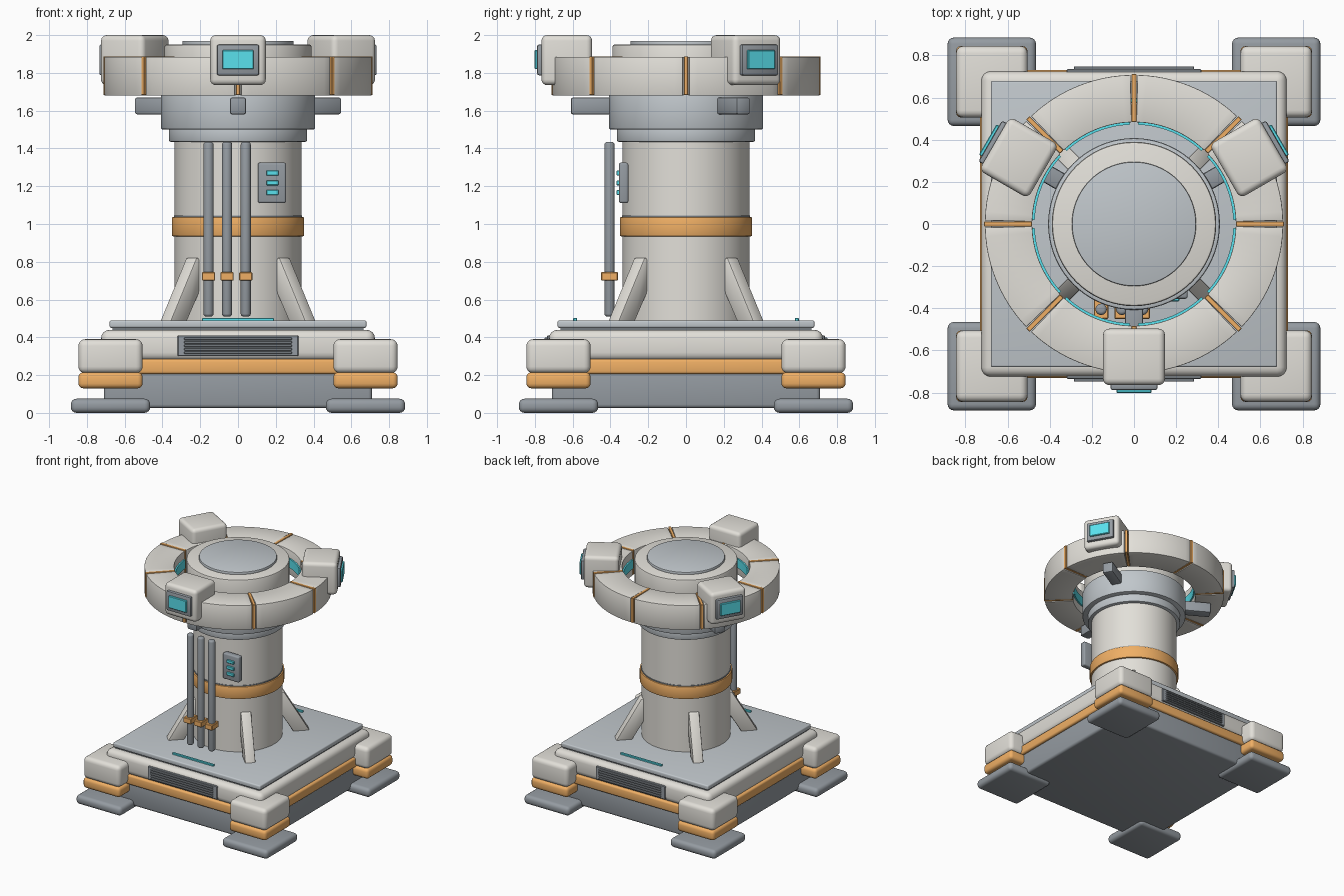
import bpy, bmesh
from math import radians, cos, sin, pi
from mathutils import Matrix, Vector

if "Cube" in bpy.data.objects:
    bpy.data.objects.remove(bpy.data.objects["Cube"])


def material(name, rgb):
    m = bpy.data.materials.new(name)
    m.diffuse_color = (*rgb, 1)
    m.use_nodes = True
    m.node_tree.nodes["Principled BSDF"].inputs["Base Color"].default_value = m.diffuse_color
    return m


SHELL = material("warm_white", (0.76, 0.74, 0.69))
DARK = material("dark_grey", (0.30, 0.33, 0.36))
GREY = material("mid_grey", (0.53, 0.57, 0.60))
ORANGE = material("orange", (0.87, 0.43, 0.13))
CYAN = material("cyan", (0.10, 0.75, 0.85))


def finish(bm, name, mat, bevel=0, segs=3, turn=0):
    """Bevel the hard edges, turn about the z axis and make a smooth shaded object."""
    bmesh.ops.recalc_face_normals(bm, faces=bm.faces)
    if bevel:
        hard = [e for e in bm.edges if e.calc_face_angle(0) > radians(30)]
        bmesh.ops.bevel(bm, geom=hard, offset=bevel, segments=segs, profile=0.5,
                        affect='EDGES', clamp_overlap=True)
    bm.transform(Matrix.Rotation(turn, 4, 'Z'))
    me = bpy.data.meshes.new(name)
    bm.to_mesh(me)
    bm.free()
    me.materials.append(mat)
    ob = bpy.data.objects.new(name, me)
    bpy.context.collection.objects.link(ob)
    bpy.ops.object.select_all(action='DESELECT')
    ob.select_set(True)
    bpy.context.view_layer.objects.active = ob
    bpy.ops.object.shade_smooth_by_angle(angle=radians(32))
    return ob


def box(name, x, y, z, mat, bevel=0, segs=3, turn=0):
    """Box from (min, max) ranges."""
    bm = bmesh.new()
    bmesh.ops.create_cube(bm, size=1)
    for v in bm.verts:
        v.co = Vector([(a + b) / 2 + c * (b - a) for c, (a, b) in zip(v.co, (x, y, z))])
    return finish(bm, name, mat, bevel, segs, turn)


def cyl(name, r, z, mat, bevel=0, at=(0, 0), sides=72, segs=2):
    bm = bmesh.new()
    bmesh.ops.create_cone(bm, cap_ends=True, segments=sides, radius1=r, radius2=r,
                          depth=z[1] - z[0])
    bm.transform(Matrix.Translation((*at, sum(z) / 2)))
    return finish(bm, name, mat, bevel, segs)


def arc(name, r, z, a0, a1, mat, bevel=0, steps=12):
    """Closed ring segment with a rectangular section."""
    bm = bmesh.new()
    loops = []
    for i in range(steps + 1):
        a = a0 + (a1 - a0) * i / steps
        loops.append([bm.verts.new((q * cos(a), q * sin(a), h)) for q, h in
                      ((r[0], z[0]), (r[1], z[0]), (r[1], z[1]), (r[0], z[1]))])
    for p, q in zip(loops, loops[1:]):
        for k in range(4):
            bm.faces.new((p[k], p[(k + 1) % 4], q[(k + 1) % 4], q[k]))
    bm.faces.new(loops[0])
    bm.faces.new(loops[-1][::-1])
    return finish(bm, name, mat, bevel, 2)


def sym(h):
    return (-h, h)


# square base, from the bottom up
box("base_plinth", sym(.71), sym(.71), (.025, .23), DARK, .02)
box("base_orange_band", sym(.732), sym(.732), (.205, .285), ORANGE, .015)
box("base_body", sym(.725), sym(.725), (.275, .44), SHELL, .045, 4)
box("deck_seam", sym(.665), sym(.665), (.43, .455), DARK)
box("deck_plate", sym(.68), sym(.68), (.45, .49), GREY, .01)

# corner feet
for i in range(4):
    t = i * pi / 2
    box("foot_pad", (.465, .885), (.465, .885), (0, .075), DARK, .03, 4, t)
    box("foot_orange_layer", (.505, .845), (.505, .845), (.13, .215), ORANGE, .025, 3, t)
    box("foot_block", (.505, .845), (.505, .845), (.21, .39), SHELL, .035, 4, t)

# vents and light strips on front and back
for t in (0, pi):
    box("vent_frame", sym(.32), (-.735, -.70), (.30, .41), DARK, .004, 1, t)
    for k in range(5):
        z = .318 + k * .0185
        box("vent_slat", sym(.285), (-.748, -.73), (z - .006, z + .006), DARK, .002, 1, t)
    box("deck_light", sym(.19), (-.597, -.577), (.485, .503), CYAN, .003, 1, t)

# column, collars and cap
cyl("column", .336, (.48, 1.46), SHELL)
cyl("column_orange_band", .35, (.935, 1.037), ORANGE, .006)
cyl("band_seam", .34, (1.03, 1.045), DARK)
cyl("lower_collar", .365, (1.435, 1.52), GREY, .008)
cyl("upper_collar", .408, (1.50, 1.70), GREY, .01)
cyl("cap", .39, (1.69, 1.95), SHELL, .012)
cyl("cap_disc", .295, (1.94, 1.97), GREY, .006)

# sloping struts around the column foot
for i in range(4):
    bm = bmesh.new()
    profile = [(.545, .485), (.35, .82), (.29, .82), (.29, .70), (.42, .485)]
    vs = [bm.verts.new((r, -.04, z)) for r, z in profile]
    face = bm.faces.new(vs)
    ext = bmesh.ops.extrude_face_region(bm, geom=[face])['geom']
    bmesh.ops.translate(bm, vec=(0, .08, 0),
                        verts=[g for g in ext if isinstance(g, bmesh.types.BMVert)])
    finish(bm, "column_strut", SHELL, .008, 2, pi / 4 + i * pi / 2)

# pipes with clamps on the front
for x in (-.156, -.058, .041):
    cyl("pipe", .027, (.51, 1.435), DARK, .015, (x, -.405), 20, 3)
    box("pipe_clamp", (x - .035, x + .035), (-.45, -.36), (.70, .745), ORANGE, .004, 1)

# control panel
box("control_panel", (.105, .255), (-.355, -.305), (1.11, 1.325), DARK, .012)
for z in (1.167, 1.218, 1.27):
    box("panel_light", (.15, .215), (-.367, -.35), (z - .013, z + .013), CYAN, .003, 1)

# segmented halo ring with orange dividers and cyan liner
for i in range(8):
    a = i * pi / 4
    arc("ring_segment", (.483, .708), (1.68, 1.885), a + .023, a + pi / 4 - .023, SHELL, .004)
    arc("ring_light", (.472, .486), (1.745, 1.82), a + .04, a + pi / 4 - .04, CYAN)
    box("ring_divider", (.485, .712), sym(.011), (1.683, 1.888), ORANGE, .002, 1, a)

# three sensor heads and the arms below them
for i in range(3):
    t = i * 2 * pi / 3
    box("support_arm", sym(.043), (-.61, -.36), (1.58, 1.67), DARK, .012, 2, t)
    box("sensor_head", sym(.147), (-.765, -.497), (1.735, 2.0), SHELL, .03, 4, t)
    box("sensor_bezel", sym(.112), (-.788, -.75), (1.787, 1.95), DARK, .01, 2, t)
    box("sensor_screen", sym(.083), (-.802, -.78), (1.82, 1.92), CYAN, .004, 1, t)
